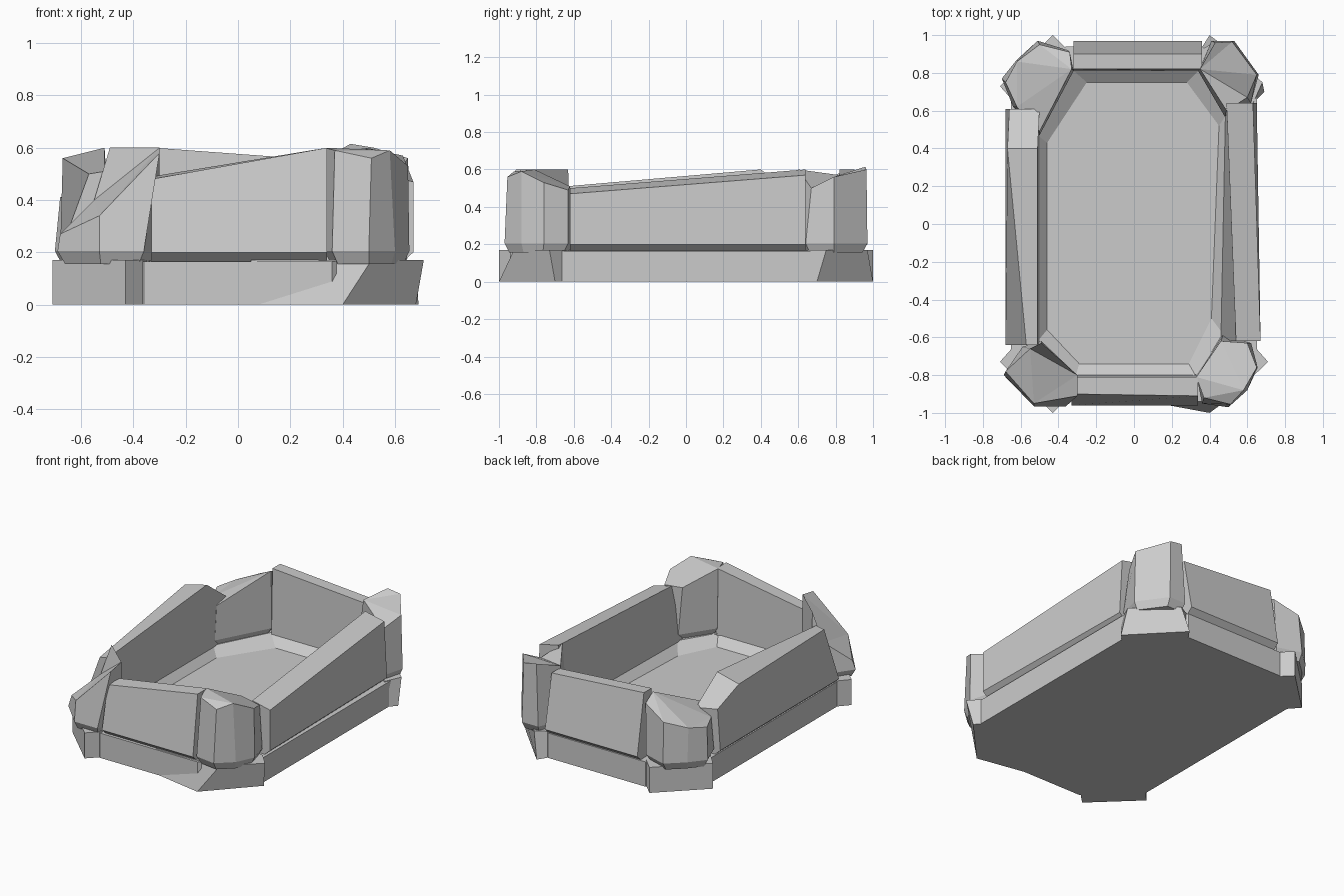
import bpy, bmesh
from mathutils import Vector


def loft(name, loops):
    """Solid skin through closed loops with equal point counts, capped at both ends."""
    bm = bmesh.new()
    rows = [[bm.verts.new(p) for p in loop] for loop in loops]
    n = len(rows[0])
    for a, b in zip(rows, rows[1:]):
        for i in range(n):
            j = (i + 1) % n
            bm.faces.new((a[i], a[j], b[j], b[i]))
    caps = [bm.faces.new(rows[0][::-1]), bm.faces.new(rows[-1])]
    bmesh.ops.triangulate(bm, faces=caps)
    bmesh.ops.recalc_face_normals(bm, faces=bm.faces)
    mesh = bpy.data.meshes.new(name)
    bm.to_mesh(mesh)
    bm.free()
    ob = bpy.data.objects.new(name, mesh)
    bpy.context.collection.objects.link(ob)
    return ob


def flat(points, z):
    return [(x, y, z) for x, y in points]


def octagon(x, y, cx, cy):
    return [(cx, -y), (x, -cy), (x, cy), (cx, y), (-cx, y), (-x, cy), (-x, -cy), (-cx, -y)]


# Plinth: chamfered slab whose top dips through a sloped rim to the tray floor
core = octagon(0.65, 0.94, 0.36, 0.68)
rim = [(0.33, -0.81), (0.47, -0.58), (0.49, 0.58), (0.35, 0.82),
       (-0.33, 0.82), (-0.51, 0.47), (-0.51, -0.62), (-0.31, -0.81)]
inner = [(0.29, -0.74), (0.41, -0.50), (0.45, 0.52), (0.28, 0.75),
         (-0.25, 0.75), (-0.46, 0.43), (-0.46, -0.56), (-0.29, -0.74)]
loft("plinth_and_floor", [flat(core, 0.0), flat(core, 0.165), flat(rim, 0.17), flat(inner, 0.115)])

# Projecting pads on the plinth corners
pad = [(0.43, -1.0), (0.71, -0.73), (0.63, -0.64), (0.35, -0.92)]
for sx in (-1, 1):
    for sy in (-1, 1):
        low = [(sx * x, -sy * y) for x, y in pad]
        top = list(low)
        if (sx, sy) == (1, -1):
            low[:2] = [(0.40, -1.0), (0.68, -0.70)]
            top[0] = (0.51, -0.92)
            low[3] = top[3] = (0.05, -0.935)
        elif (sx, sy) == (1, 1):
            low[:2] = [(0.40, 1.0), (0.69, 0.70)]
            top[:2] = [(0.44, 0.97), (0.68, 0.75)]
        loft("plinth_pad", [flat(low, 0.0), flat(top, 0.17)])


# Walls: each end is (along, outer, outer_top, z_outer_top, inner_top, z_inner_top, inner_low)
def wall(name, ends, place):
    loops = []
    for a, o, ot, zo, it, zi, il in ends:
        section = [(o - 0.05, 0.155), (o, 0.2), (ot, zo), (it, zi), (il, 0.165)]
        loops.append([place(a, d, z) for d, z in section])
    loft(name, loops)


wall("front_wall", [(-0.33, 0.96, 0.90, 0.48, 0.81, 0.49, 0.80),
                    (0.34, 0.96, 0.91, 0.60, 0.81, 0.60, 0.80)], lambda a, d, z: (a, -d, z))
wall("back_wall", [(-0.32, 0.97, 0.90, 0.60, 0.82, 0.60, 0.81),
                   (0.36, 0.97, 0.90, 0.55, 0.82, 0.55, 0.81)], lambda a, d, z: (a, d, z))
wall("right_wall", [(-0.62, 0.67, 0.67, 0.47, 0.54, 0.50, 0.46),
                    (0.64, 0.65, 0.63, 0.57, 0.49, 0.60, 0.485)], lambda a, d, z: (d, a, z))
wall("left_wall", [(-0.64, 0.68, 0.57, 0.50, 0.51, 0.51, 0.50),
                   (0.40, 0.68, 0.67, 0.56, 0.51, 0.60, 0.50),
                   (0.61, 0.68, 0.66, 0.47, 0.50, 0.44, 0.50)], lambda a, d, z: (-d, a, z))


# Rough corner blocks with an undercut bottom edge
def corner_block(name, low, top):
    c = Vector((sum(p[0] for p in low), sum(p[1] for p in low))) / len(low)
    foot = [tuple(c + (Vector(p) - c) * 0.85) for p in low]
    loft(name, [flat(foot, 0.155), flat(low, 0.205), top])


corner_block("front_right_block",
             [(0.33, -0.80), (0.36, -0.95), (0.50, -0.97), (0.60, -0.88),
              (0.655, -0.76), (0.62, -0.63), (0.47, -0.59)],
             [(0.33, -0.81, 0.60), (0.37, -0.92, 0.59), (0.51, -0.955, 0.56), (0.58, -0.88, 0.59),
              (0.65, -0.76, 0.53), (0.60, -0.63, 0.49), (0.46, -0.62, 0.51)])
corner_block("front_left_block",
             [(-0.30, -0.80), (-0.49, -0.62), (-0.59, -0.65), (-0.69, -0.80),
              (-0.53, -0.965), (-0.36, -0.965)],
             [(-0.30, -0.80, 0.60), (-0.49, -0.63, 0.60), (-0.55, -0.66, 0.40), (-0.68, -0.78, 0.27),
              (-0.53, -0.95, 0.34), (-0.30, -0.91, 0.58)])
corner_block("back_left_block",
             [(-0.32, 0.81), (-0.35, 0.92), (-0.51, 0.97), (-0.62, 0.87),
              (-0.70, 0.77), (-0.64, 0.62), (-0.50, 0.47)],
             [(-0.33, 0.82, 0.58), (-0.34, 0.91, 0.54), (-0.50, 0.95, 0.47), (-0.62, 0.86, 0.43),
              (-0.68, 0.75, 0.41), (-0.62, 0.62, 0.41), (-0.50, 0.49, 0.43)])
corner_block("back_right_block",
             [(0.34, 0.81), (0.48, 0.57), (0.62, 0.64), (0.66, 0.79),
              (0.53, 0.97), (0.41, 0.97)],
             [(0.35, 0.82, 0.57), (0.49, 0.60, 0.60), (0.60, 0.67, 0.50), (0.65, 0.79, 0.56),
              (0.52, 0.965, 0.60), (0.43, 0.96, 0.615)])
